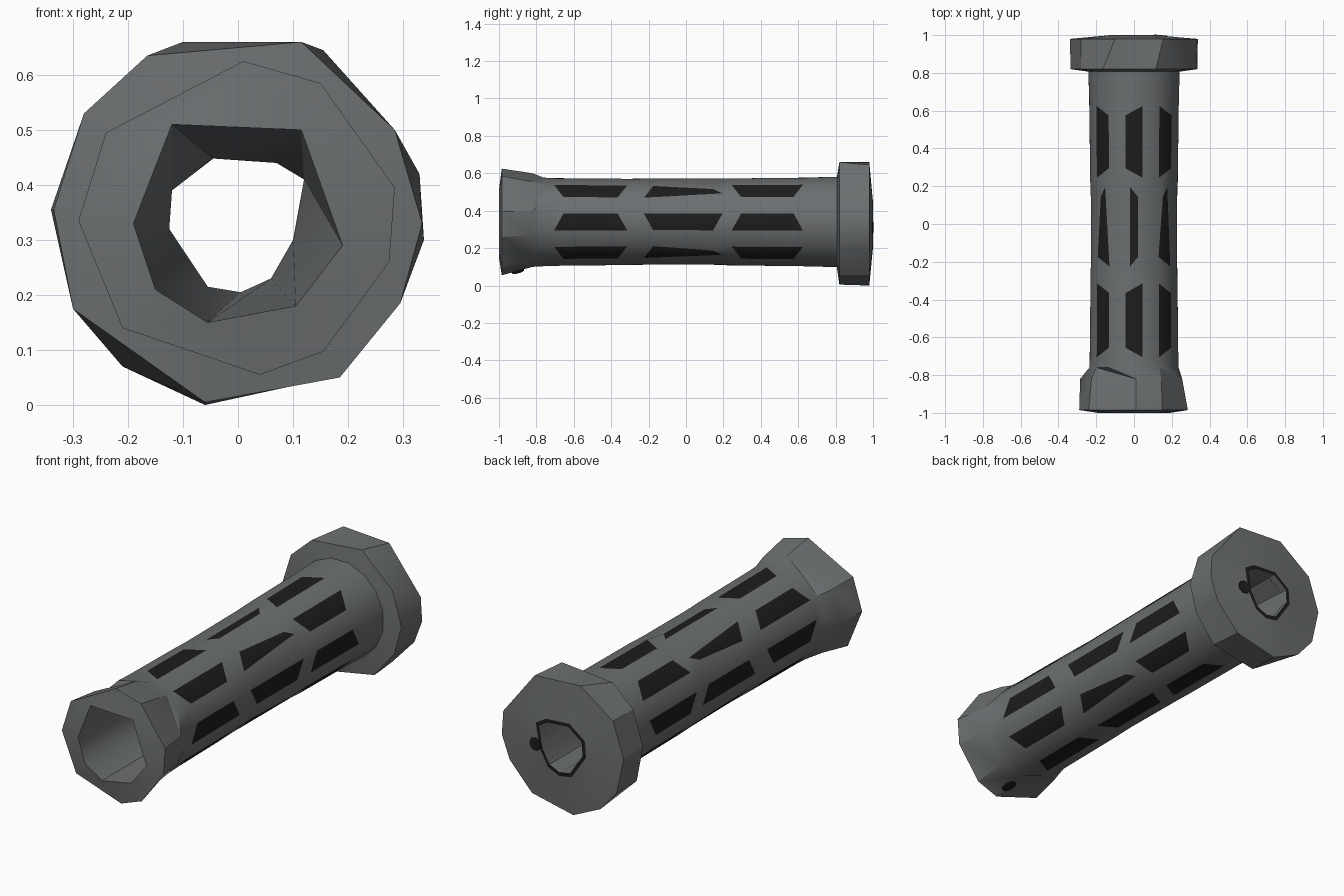
import bpy, bmesh
from math import sin, cos, pi, radians, atan2
from mathutils import Vector
from mathutils.bvhtree import BVHTree

if "Cube" in bpy.data.objects:
    bpy.data.objects.remove(bpy.data.objects["Cube"])

CZ = 0.34  # height of the tube axis


def material(name, rgb):
    m = bpy.data.materials.new(name)
    m.use_nodes = True
    m.diffuse_color = (*rgb, 1)
    m.node_tree.nodes["Principled BSDF"].inputs["Base Color"].default_value = (*rgb, 1)
    return m


GREY = material("worn grey metal", (0.15, 0.16, 0.165))
DARK = material("dark slots", (0.012, 0.012, 0.012))


def angle(v):
    return atan2(v.co.z - CZ, v.co.x) % (2 * pi)


def ring(bm, points, y, scale=1.0):
    """Outline in x and z placed at depth y."""
    return [bm.verts.new((x * scale, y, CZ + (z - CZ) * scale)) for x, z in points]


def zipper(bm, a, b, mat=0):
    """Join two rings of any size with triangles, walking round by angle."""
    a, b = sorted(a, key=angle), sorted(b, key=angle)
    i = j = 0
    while i < len(a) or j < len(b):
        va, vb = a[i % len(a)], b[j % len(b)]
        na, nb = a[(i + 1) % len(a)], b[(j + 1) % len(b)]
        ta = angle(na) + 2 * pi * ((i + 1) // len(a))
        tb = angle(nb) + 2 * pi * ((j + 1) // len(b))
        if j >= len(b) or (i < len(a) and ta <= tb):
            face = bm.faces.new((va, na, vb))
            i += 1
        else:
            face = bm.faces.new((va, nb, vb))
            j += 1
        face.material_index = mat


def finish(bm, name, smooth=30):
    bmesh.ops.recalc_face_normals(bm, faces=bm.faces)
    me = bpy.data.meshes.new(name)
    bm.to_mesh(me)
    bm.free()
    ob = bpy.data.objects.new(name, me)
    bpy.context.collection.objects.link(ob)
    me.materials.append(GREY)
    me.materials.append(DARK)
    bpy.ops.object.select_all(action="DESELECT")
    ob.select_set(True)
    bpy.context.view_layer.objects.active = ob
    bpy.ops.object.shade_smooth_by_angle(angle=radians(smooth))
    return ob


# Outlines in x and z
front_rim = [(0.01, 0.625), (0.15, 0.585), (0.285, 0.395), (0.275, 0.26), (0.155, 0.097),
             (0.04, 0.055), (-0.21, 0.14), (-0.29, 0.335), (-0.24, 0.495)]
collar_back = [(0.01, 0.6), (0.145, 0.555), (0.255, 0.395), (0.25, 0.27), (0.14, 0.135),
               (0.03, 0.1), (-0.19, 0.165), (-0.285, 0.335), (-0.225, 0.485)]
front_hole = [(-0.12, 0.51), (0.115, 0.5), (0.19, 0.29), (0.105, 0.18),
              (-0.055, 0.15), (-0.15, 0.21), (-0.19, 0.33)]
back_hole = [(-0.045, 0.448), (0.07, 0.44), (0.12, 0.41), (0.1, 0.3), (0.06, 0.23),
             (0.005, 0.205), (-0.055, 0.215), (-0.125, 0.32), (-0.12, 0.39)]
flange_front = [(-0.165, 0.635), (0.115, 0.66), (0.285, 0.5), (0.335, 0.33), (0.295, 0.185),
                (0.185, 0.05), (-0.06, 0.005), (-0.3, 0.175), (-0.335, 0.355), (-0.28, 0.53)]
flange_back = [(-0.1, 0.66), (0.155, 0.645), (0.33, 0.42), (0.338, 0.3), (0.295, 0.185),
               (0.17, 0.05), (-0.06, 0), (-0.21, 0.07), (-0.3, 0.175), (-0.34, 0.355), (-0.28, 0.53)]

# Tube shell: eight rows of three slots, the middle ones narrowing to the back
ROWS = 8
TOP = 2
stations = [(-0.76, 0.241), (-0.68, 0.238), (-0.34, 0.235), (-0.2, 0.232),
            (0.17, 0.233), (0.27, 0.237), (0.6, 0.24), (0.81, 0.246)]
bm = bmesh.new()
rings = []
for n, (y, r) in enumerate(stations):
    loop = []
    for k in range(ROWS):
        half = 11
        if n == 4 and k % 2:
            half = 4
        if n in (3, 4) and k == TOP:
            half = 5
        for side in (-1, 1):
            a = 2 * pi * k / ROWS + side * radians(half)
            slant = 0.025 * side * (-1) ** (k + n // 2) if 0 < n < len(stations) - 1 else 0
            loop.append(bm.verts.new((r * cos(a), y + slant, CZ + r * sin(a))))
    rings.append(loop)
for n, (a, b) in enumerate(zip(rings, rings[1:])):
    for i in range(len(a)):
        j = (i + 1) % len(a)
        f = bm.faces.new((a[i], a[j], b[j], b[i]))
        f.material_index = int(i % 2 == 0 and n % 2 == 1)

# Front collar and the bore
rim = ring(bm, front_rim, -0.985)
collar = ring(bm, collar_back, -0.82)
mouth = ring(bm, front_hole, -1.0)
zipper(bm, mouth, rim)
zipper(bm, rim, collar)
zipper(bm, collar, rings[0])
zipper(bm, mouth, ring(bm, back_hole, 0.99))
finish(bm, "slotted_tube")

# Back flange with its through hole and dark hole edge
bm = bmesh.new()
seat = ring(bm, [(0.23 * cos(2 * pi * k / 12), CZ + 0.23 * sin(2 * pi * k / 12)) for k in range(12)], 0.805)
lip = ring(bm, flange_front, 0.82)
edge = ring(bm, flange_back, 0.98)
border = ring(bm, back_hole, 0.998, 1.14)
hole = ring(bm, back_hole, 1.0)
inside = ring(bm, back_hole, 0.96)
for a, b in ((seat, lip), (lip, edge), (edge, border), (hole, inside), (inside, seat)):
    zipper(bm, a, b)
zipper(bm, border, hole, 1)
finish(bm, "back_flange", 25)


# Small dark marks laid flat on a surface
def mark(name, target, origin, direction, radius):
    ob = bpy.data.objects[target]
    tree = BVHTree.FromObject(ob, bpy.context.evaluated_depsgraph_get())
    hit, normal, _, _ = tree.ray_cast(Vector(origin), Vector(direction).normalized())
    if hit is None:
        return
    bm = bmesh.new()
    bmesh.ops.create_cone(bm, cap_ends=True, segments=9, radius1=radius, radius2=radius, depth=0.008)
    for f in bm.faces:
        f.material_index = 1
    plate = finish(bm, name)
    plate.rotation_mode = "QUATERNION"
    plate.rotation_quaternion = normal.to_track_quat("Z", "Y")
    plate.location = hit


mark("collar_mark", "slotted_tube", (0.06, -0.9, -0.5), (-0.05, 0, 1), 0.036)
mark("back_mark", "back_flange", (0.14, 2, 0.31), (0, -1, 0), 0.034)
